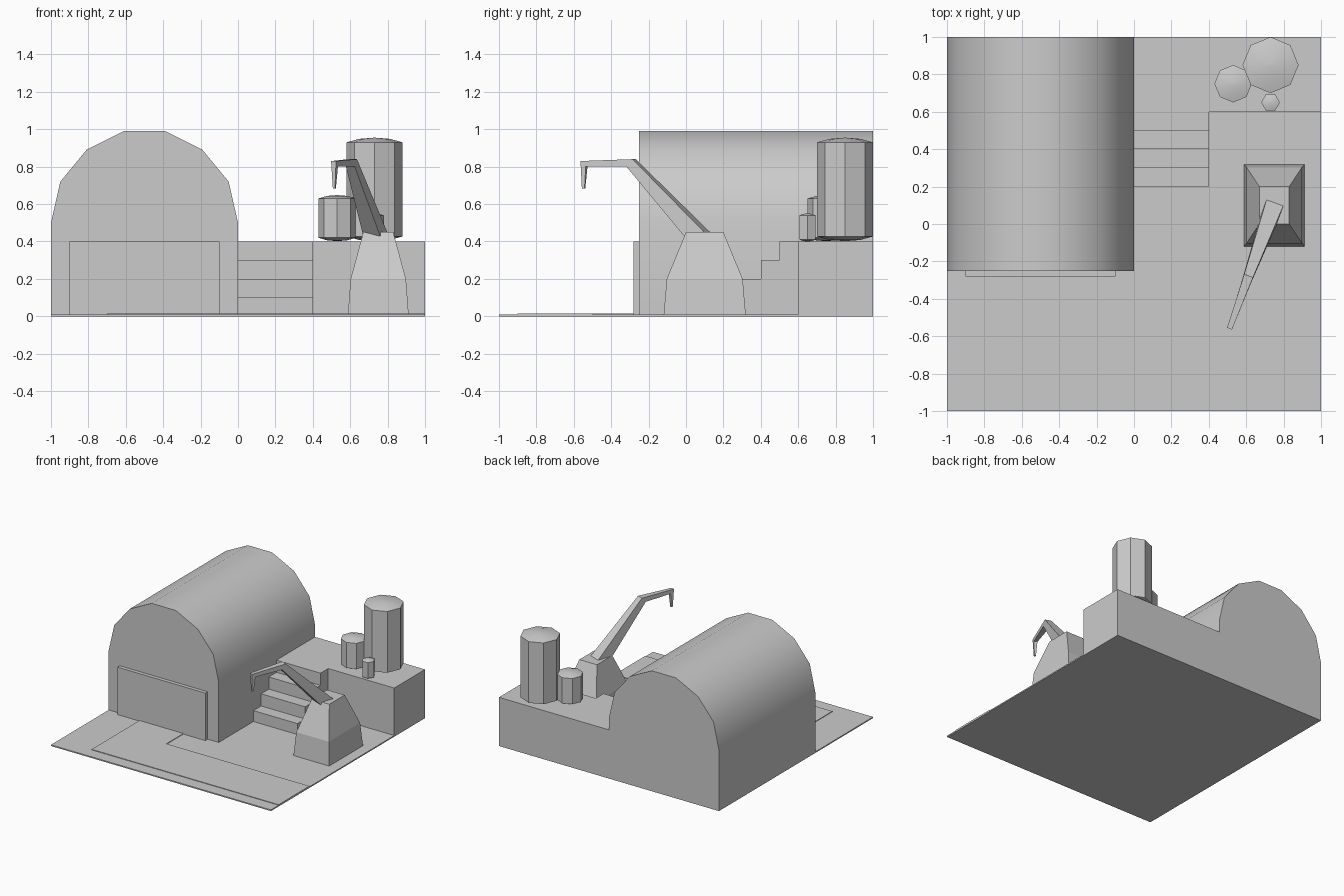
import bpy, bmesh, math
from mathutils import Vector

cube = bpy.data.objects.get("Cube")
if cube:
    bpy.data.objects.remove(cube, do_unlink=True)

grey = bpy.data.materials.new("plain grey")
grey.use_nodes = True
grey.diffuse_color = (0.6, 0.6, 0.6, 1)
grey.node_tree.nodes["Principled BSDF"].inputs["Base Color"].default_value = (0.6, 0.6, 0.6, 1)


def finish(name, bm, smooth=None):
    """Turn a bmesh into a named object, optionally smooth below an angle."""
    bmesh.ops.recalc_face_normals(bm, faces=bm.faces)
    mesh = bpy.data.meshes.new(name)
    bm.to_mesh(mesh)
    bm.free()
    mesh.materials.append(grey)
    obj = bpy.data.objects.new(name, mesh)
    bpy.context.scene.collection.objects.link(obj)
    if smooth:
        bpy.ops.object.select_all(action='DESELECT')
        obj.select_set(True)
        bpy.context.view_layer.objects.active = obj
        bpy.ops.object.shade_smooth_by_angle(angle=math.radians(smooth))
    return obj


def loft(name, rings, smooth=None):
    """Join rings of equal point count and cap both ends."""
    bm = bmesh.new()
    loops = [[bm.verts.new(p) for p in ring] for ring in rings]
    for a, b in zip(loops, loops[1:]):
        for i in range(len(a)):
            j = (i + 1) % len(a)
            bm.faces.new((a[i], a[j], b[j], b[i]))
    bm.faces.new(loops[0])
    bm.faces.new(loops[-1])
    return finish(name, bm, smooth)


def prism(name, outline, place, low, high, smooth=None):
    """Extrude a flat outline; place(u, v, depth) maps it into space."""
    return loft(name, [[place(u, v, d) for u, v in outline] for d in (low, high)], smooth)


def upright(u, v, d):
    return (u, d, v)


def sideways(u, v, d):
    return (d, u, v)


def flat(u, v, d):
    return (u, v, d)


def box(name, x0, x1, y0, y1, z0, z1):
    return prism(name, [(x0, y0), (x1, y0), (x1, y1), (x0, y1)], flat, z0, z1)


# Ground and the L-shaped road from the hangar door
box("ground", -1, 1, -1, 1, 0, 0.01)
prism("road", [(-0.7, -0.9), (1, -0.9), (1, -0.5), (-0.3, -0.5), (-0.3, -0.26), (-0.7, -0.26)],
      flat, 0.008, 0.015)

# Hangar with arched roof, and its door
half = [(0.5, 0), (0.5, 0.5), (0.45, 0.72), (0.31, 0.89), (0.11, 0.99)]
arch = [(x - 0.5, z) for x, z in half] + [(-x - 0.5, z) for x, z in reversed(half)]
prism("hangar", arch, upright, -0.25, 1, 40)
box("hangar_door", -0.9, -0.1, -0.28, -0.24, 0, 0.4)

# Raised platform and stairs
box("platform", 0, 1, 0.6, 1, 0, 0.4)
stairs = [(0.6, 0)]
for i in range(4):
    y = 0.5 - i * 0.1
    z = 0.4 - i * 0.1
    stairs += [(y + 0.1, z), (y, z)]
stairs.append((0.2, 0))
prism("stairs", stairs, sideways, 0, 0.4)

# Tapered crane pedestal
rings = []
for hx, hy, z in [(0.163, 0.22, 0), (0.148, 0.203, 0.2), (0.08, 0.1, 0.45)]:
    rings.append([(0.75 + sx * hx, 0.1 + sy * hy, z)
                  for sx, sy in [(-1, -1), (1, -1), (1, 1), (-1, 1)]])
loft("crane_pedestal", rings)

# Crane arm: side outline as (reach, height, half width), swung about the pedestal
arm = [(0, 0.445, 0.048), (0.42, 0.84, 0.025), (0.72, 0.83, 0.014), (0.715, 0.684, 0.006),
       (0.7, 0.684, 0.006), (0.69, 0.8, 0.014), (0.455, 0.8, 0.025), (0.12, 0.43, 0.048)]
forward = Vector((-0.339, -0.941, 0))
across = Vector((0.941, -0.339, 0))
pivot = Vector((0.755, 0.118, 0))
loft("crane_arm", [[pivot + forward * s + across * w * side + Vector((0, 0, z))
                    for s, z, w in arm] for side in (-1, 1)])


# Storage tanks with shallow domes at both ends
def tank(name, x, y, radius, sides, low, high, dome):
    levels = [(0.02, low - dome), (0.55, low - dome * 0.75), (1, low),
              (1, high), (0.55, high + dome * 0.75), (0.02, high + dome)]
    loft(name, [[(x + radius * f * math.cos(math.tau * i / sides),
                  y + radius * f * math.sin(math.tau * i / sides), z)
                 for i in range(sides)] for f, z in levels], 30)


tank("large_tank", 0.73, 0.85, 0.15, 8, 0.427, 0.93, 0.025)
tank("medium_tank", 0.53, 0.75, 0.1, 8, 0.42, 0.63, 0.018)
tank("small_tank", 0.73, 0.65, 0.05, 6, 0.41, 0.54, 0.01)
